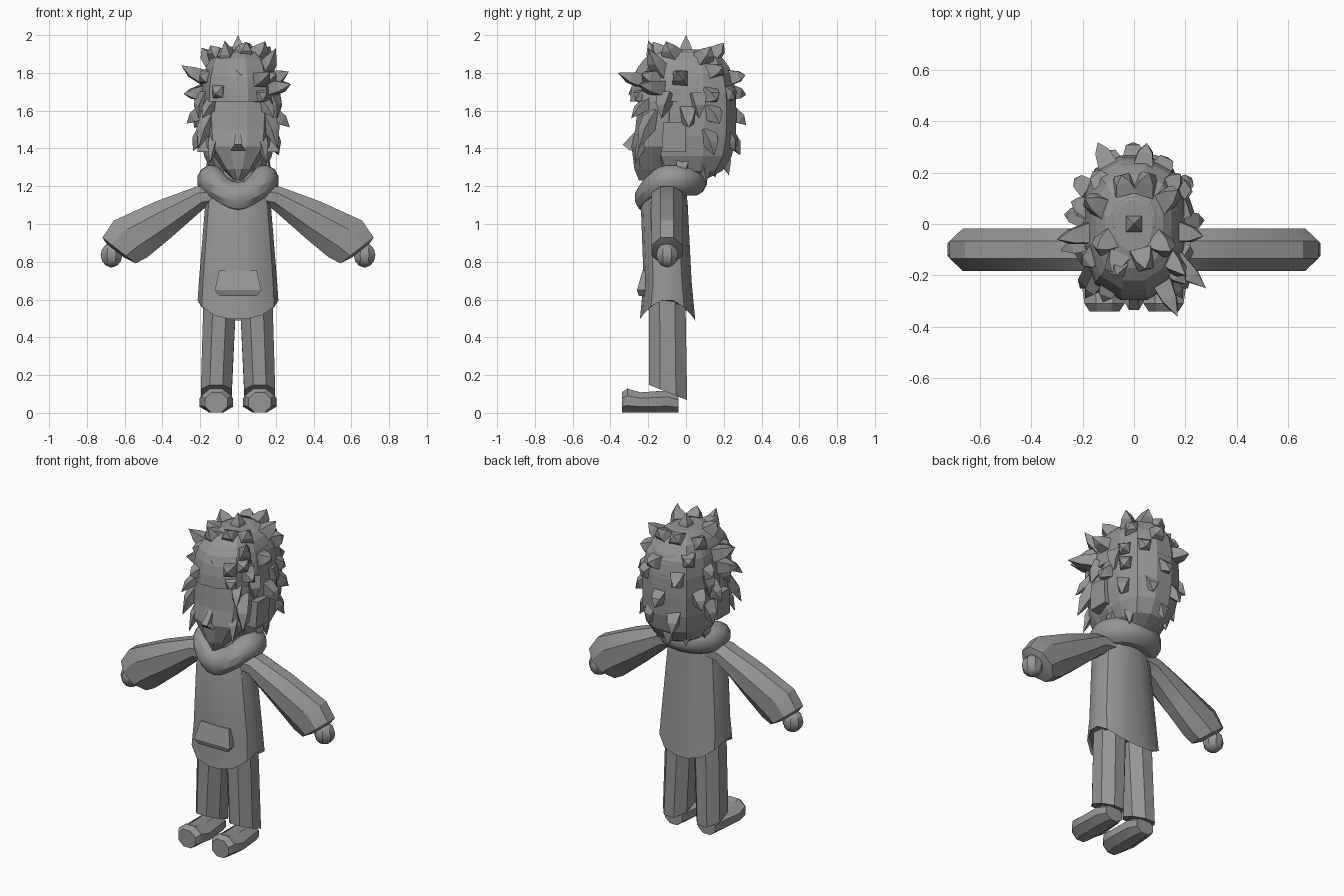
import bpy
import bmesh
import math
import random
from mathutils import Vector

default_cube = bpy.data.objects.get("Cube")
if default_cube:
    bpy.data.objects.remove(default_cube)

random.seed(4)
shade = 0.3
grey = bpy.data.materials.new("plain grey")
grey.use_nodes = True
grey.diffuse_color = (shade, shade, shade, 1)
grey.node_tree.nodes["Principled BSDF"].inputs["Base Color"].default_value = grey.diffuse_color


def ring(centre, across, along, sides=12, power=2.6):
    """Rounded-box cross-section spanned by two half-axis vectors."""
    points = []
    for side in range(sides):
        angle = math.tau * (side + 0.5) / sides
        c, s = math.cos(angle), math.sin(angle)
        grow = (abs(c) ** power + abs(s) ** power) ** (-1 / power)
        points.append(Vector(centre) + Vector(across) * c * grow + Vector(along) * s * grow)
    return points


def level(z, width, front, back, x=0, sides=12, power=2.6):
    """Horizontal cross-section from a front y to a back y."""
    middle, half = (front + back) / 2, (back - front) / 2
    return ring((x, middle, z), (width, 0, 0), (0, half, 0), sides, power)


def box_level(z, width, front, back, x=0):
    """Horizontal rectangle."""
    return level(z, width, front, back, x, sides=4, power=60)


def build(name, lofts, smooth=True, mirror=False):
    """Make one object from lofts, each a list of matching rings."""
    bm = bmesh.new()
    for rings in lofts:
        rows = [[bm.verts.new(point) for point in points] for points in rings]
        for lower, upper in zip(rows, rows[1:]):
            for i in range(len(lower)):
                bm.faces.new((lower[i - 1], lower[i], upper[i], upper[i - 1]))
        bm.faces.new(rows[0])
        bm.faces.new(rows[-1])
    bmesh.ops.recalc_face_normals(bm, faces=bm.faces)
    if mirror:
        bmesh.ops.mirror(bm, geom=bm.verts[:] + bm.edges[:] + bm.faces[:], axis="X", merge_dist=-1)
        bmesh.ops.recalc_face_normals(bm, faces=bm.faces)
    mesh = bpy.data.meshes.new(name)
    bm.to_mesh(mesh)
    bm.free()
    part = bpy.data.objects.new(name, mesh)
    bpy.context.collection.objects.link(part)
    mesh.materials.append(grey)
    if smooth:
        bpy.ops.object.select_all(action="DESELECT")
        part.select_set(True)
        bpy.context.view_layer.objects.active = part
        bpy.ops.object.shade_smooth_by_angle()


# Shoes: sections from the raised toe to the heel
def shoe_section(y, width, height, x=0.115):
    return ring((x, y, height / 2), (width, 0, 0), (0, 0, height / 2), sides=8, power=3)


build("shoes", [[shoe_section(-0.34, 0.06, 0.11), shoe_section(-0.31, 0.08, 0.13),
                 shoe_section(-0.24, 0.09, 0.11), shoe_section(-0.1, 0.08, 0.12),
                 shoe_section(-0.04, 0.06, 0.1)]], mirror=True)

# Trouser legs, with the cuff lower at the heel
cuff = level(0.11, 0.085, -0.2, 0.01, x=0.115, sides=8)
for point in cuff:
    point.z -= 0.4 * (point.y + 0.1)
hip = level(0.64, 0.09, -0.2, 0, x=0.095, sides=8)
build("trouser_legs", [[cuff, hip]], mirror=True)

# Coat: the hem dips towards the front and back
hem = level(0.6, 0.215, -0.245, 0.05, sides=16)
for point in hem:
    point.z -= 5 * (point.y + 0.1) ** 2
lining = [point * 0.95 + Vector((0, 0, 0.05)) for point in hem]
build("coat", [[lining, hem, level(0.7, 0.208, -0.225, 0.03, sides=16),
                level(1.1, 0.175, -0.24, 0.01, sides=16),
                level(1.2, 0.15, -0.2, 0, sides=16)]])

# Front pocket with a flared lower edge
build("pocket", [[box_level(0.62, 0.1, -0.25, -0.2), box_level(0.65, 0.125, -0.26, -0.2),
                  box_level(0.755, 0.1, -0.23, -0.2)]], smooth=False)


# Sleeves: sections centred on the arm, tilted more towards the cuff
def sleeve_section(x, z, lean, rise, depth=0.085):
    return ring((x, -0.1, z), (0, depth, 0), (lean, 0, rise), sides=8, power=3)


build("sleeves", [[sleeve_section(0.1, 1.15, 0, 0.05), sleeve_section(0.2, 1.14, 0.02, 0.06),
                   sleeve_section(0.4, 1.02, 0.04, 0.1), sleeve_section(0.57, 0.92, 0.09, 0.1),
                   sleeve_section(0.63, 0.86, 0.09, 0.07),
                   sleeve_section(0.65, 0.86, 0.05, 0.04, depth=0.05)]], mirror=True)

# Hands: small balls at the cuffs
palm = []
for step in range(-3, 4):
    tilt = step * 0.5
    radius = 0.062 * math.cos(tilt)
    palm.append(level(0.835 + 0.065 * math.sin(tilt), radius, -0.1 - radius, -0.1 + radius,
                      x=0.67, sides=8, power=2))
build("hands", [palm], mirror=True)

# Thick rolled collar, pulled down to a point in front
collar = []
steps = 28
for step in range(steps + 1):
    angle = math.tau * step / steps
    outward = Vector((math.sin(angle), -math.cos(angle), 0))
    front = max(0, math.cos(angle))
    centre = (0.14 * outward.x, 0.115 * outward.y - 0.08, 1.23 - 0.09 * front ** 3)
    collar.append(ring(centre, outward * 0.078, (0, 0, 0.083), power=2))
build("collar", [collar])

# Neck
build("neck", [[level(1.1, 0.1, -0.17, 0), level(1.3, 0.1, -0.17, 0)]])

# Face: narrow chin, full cheeks and a set-back brow
build("face", [[level(1.23, 0.02, -0.25, -0.1), level(1.29, 0.08, -0.275, 0),
                level(1.41, 0.17, -0.29, 0), level(1.5, 0.18, -0.27, 0),
                level(1.65, 0.185, -0.255, 0)]], smooth=False)

# Nose: a wedge that fades into the brow
build("nose", [[box_level(1.39, 0.04, -0.3, -0.25), box_level(1.42, 0.02, -0.335, -0.25),
                box_level(1.49, 0.015, -0.27, -0.25)]], smooth=False)

# Ears: upright blocks standing out of the hair
build("ears", [[box_level(1.38, 0.04, -0.13, 0, x=0.175), box_level(1.54, 0.04, -0.12, 0, x=0.18)]],
      smooth=False, mirror=True)

# Hair mass: the back of the head, and the cap overhanging the brow
head = Vector((0, 0, 1.58))
girth = Vector((0.2, 0.27, 0.35))


def hair_level(rise, front):
    size = (1 - abs(rise) ** 3) ** (1 / 3)
    return level(head.z + girth.z * rise, girth.x * size, front * size, girth.y * size)


back_rises = [math.sin(step * 0.34) for step in range(-4, 5)]
cap_rises = [math.sin(step * 0.2) for step in range(1, 8)]
build("hair_back", [[hair_level(rise, -0.2) for rise in back_rises]], smooth=False)
build("hair_cap", [[hair_level(rise, -0.3) for rise in cap_rises]], smooth=False)


# Locks: bent four-sided horns rooted inside the hair mass
def lock(x, y, z, lift=0.05, thick=0.06):
    tip = Vector((x, y, z))
    reach = tip - head
    depth = sum(abs(r / g) ** 2.6 for r, g in zip(reach, girth)) ** (-1 / 2.6)
    root = head + reach * depth * 0.86 + Vector((0, 0, lift))
    turn = (tip - root).to_track_quat("Z", "Y")
    across, along = turn @ Vector((thick, 0, 0)), turn @ Vector((0, thick, 0))
    bend = root.lerp(tip, 0.5) + Vector((reach.x, reach.y, 0)) * 0.05
    return [ring(centre, across * size, along * size, sides=4, power=2)
            for centre, size in ((root, 1), (bend, 0.65), (tip, 0.01))]


locks = [lock(0, 0, 2, lift=0), lock(-0.07, -0.2, 1.97, lift=0), lock(0.2, -0.2, 1.93, lift=0),
         lock(-0.3, -0.06, 1.84), lock(0.28, -0.25, 1.74), lock(0.17, -0.36, 1.8)]
# Rows of locks circle the head, leaving the face clear
for row in range(6):
    for place in range(8):
        angle = math.tau * (place + row / 2) / 8 + random.uniform(-0.2, 0.2)
        height = 1.24 + 0.14 * row + random.uniform(-0.02, 0.03)
        spread = 0.29 * math.sqrt(1 - ((height - 1.6) / 0.45) ** 2) * random.uniform(0.9, 1.1)
        if math.sin(angle) > -0.4 or height > head.z + 0.07:
            locks.append(lock(spread * math.cos(angle), spread * 1.15 * math.sin(angle), height))
# Matching temple locks and sideburns
for side in (-1, 1):
    for y, z in ((-0.13, 1.56), (0.07, 1.56), (-0.25, 1.4)):
        locks.append(lock(side * 0.21, y, z, lift=0.12))
    locks.append(lock(side * 0.15, -0.27, 1.32, lift=0.1, thick=0.045))
    locks.append(lock(side * 0.19, -0.29, 1.56, lift=0.08, thick=0.045))
build("hair_locks", locks, smooth=False)
